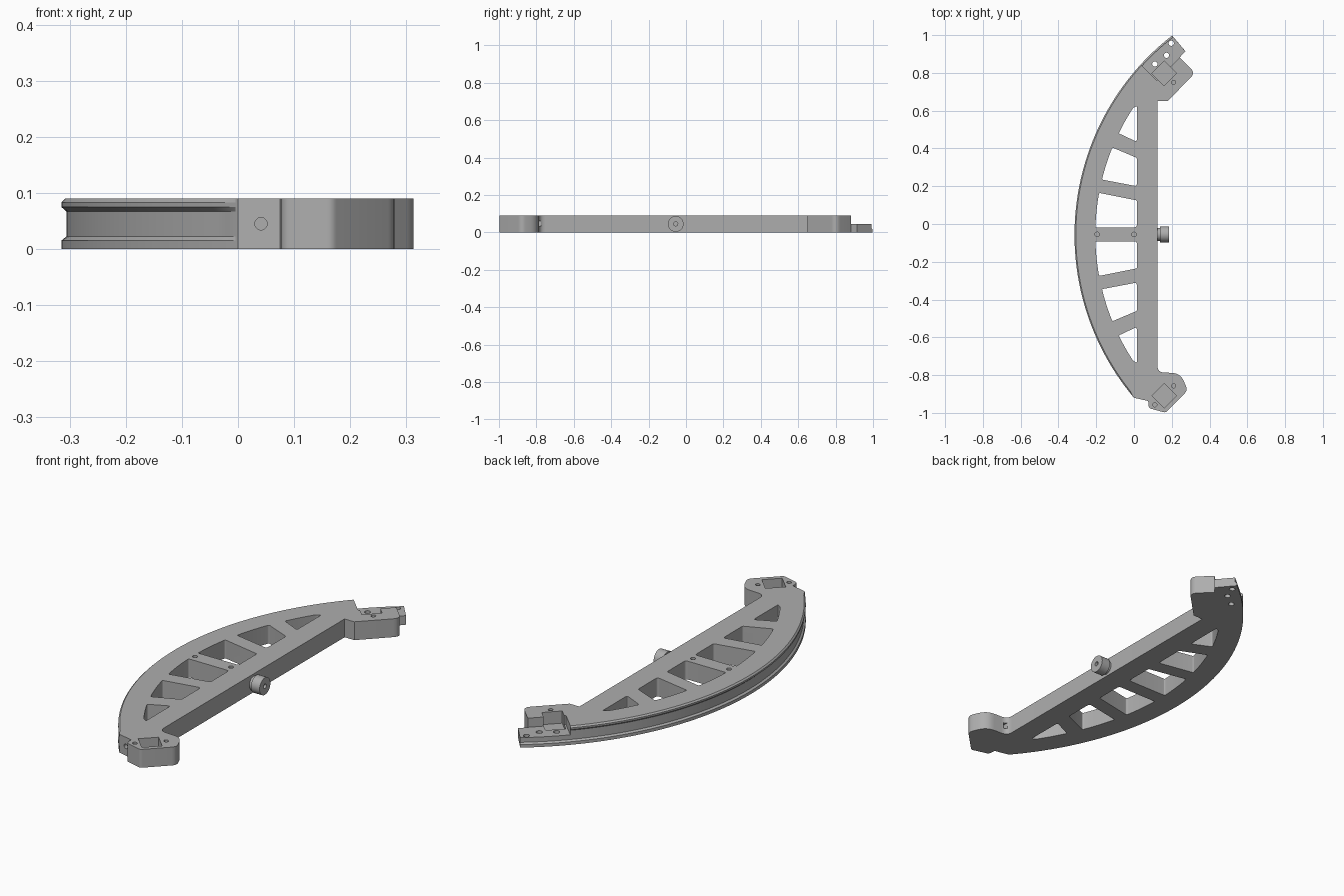
import bpy, bmesh, math
from mathutils import Vector, Matrix

if "Cube" in bpy.data.objects:
    bpy.data.objects.remove(bpy.data.objects["Cube"], do_unlink=True)

grey = bpy.data.materials.new("plain grey")
grey.use_nodes = True
COL = (0.42, 0.42, 0.42, 1)
grey.diffuse_color = COL
grey.node_tree.nodes["Principled BSDF"].inputs["Base Color"].default_value = COL

CENTRE = Vector((1.022, -0.058))
RADIUS = 1.337
MID = -0.055      # mirror line of the truss windows
H = 0.09


def arc_point(radius, y):
    return Vector((CENTRE.x - math.sqrt(radius ** 2 - (y - CENTRE.y) ** 2), y))


def arc(radius, y0, y1, n):
    return [arc_point(radius, y0 + (y1 - y0) * i / n) for i in range(n + 1)]


def rounded(corners, steps=6):
    """Turn (x, y, cut) corners into a path with curved corners."""
    out = []
    for i, (x, y, cut) in enumerate(corners):
        p = Vector((x, y))
        if not cut:
            out.append(p)
            continue
        a = p + (Vector(corners[i - 1][:2]) - p).normalized() * cut
        b = p + (Vector(corners[(i + 1) % len(corners)][:2]) - p).normalized() * cut
        for s in range(steps + 1):
            t = s / steps
            out.append(a * (1 - t) ** 2 + p * 2 * t * (1 - t) + b * t * t)
    return out


def loft(name, rings):
    """Solid from stacked (z, outline) rings."""
    bm = bmesh.new()
    loops = [[bm.verts.new((p[0], p[1], z)) for p in pts] for z, pts in rings]
    for lo, hi in zip(loops, loops[1:]):
        for i in range(len(lo)):
            j = (i + 1) % len(lo)
            bm.faces.new((lo[i], lo[j], hi[j], hi[i]))
    bm.faces.new(loops[0][::-1])
    bm.faces.new(loops[-1])
    return finish(name, bm)


def finish(name, bm):
    bmesh.ops.recalc_face_normals(bm, faces=bm.faces)
    mesh = bpy.data.meshes.new(name)
    bm.to_mesh(mesh)
    bm.free()
    mesh.materials.append(grey)
    ob = bpy.data.objects.new(name, mesh)
    bpy.context.collection.objects.link(ob)
    return ob


def prism(name, pts, z0, z1):
    return loft(name, [(z0, pts), (z1, pts)])


def cylinder(name, centre, r, length, axis="Z", r2=None):
    turn = {"Z": Matrix(), "X": Matrix.Rotation(math.pi / 2, 4, "Y"),
            "Y": Matrix.Rotation(math.pi / 2, 4, "X")}[axis]
    bm = bmesh.new()
    bmesh.ops.create_cone(bm, cap_ends=True, segments=32, radius1=r, radius2=r2 or r,
                          depth=length, matrix=Matrix.Translation(centre) @ turn)
    return finish(name, bm)


def activate(ob):
    bpy.ops.object.select_all(action="DESELECT")
    ob.select_set(True)
    bpy.context.view_layer.objects.active = ob


def cut(target, cutter):
    mod = target.modifiers.new("cut", "BOOLEAN")
    mod.operation = "DIFFERENCE"
    mod.solver = "EXACT"
    mod.object = cutter
    activate(target)
    bpy.ops.object.modifier_apply(modifier=mod.name)
    bpy.data.objects.remove(cutter, do_unlink=True)


# Frame outline: outer arc, lower foot, straight spine, upper block
feet = rounded([
    (0.0, -0.92, 0), (0.075, -0.937, 0), (0.078, -0.975, 0.015), (0.167, -0.999, 0.012),
    (0.285, -0.88, 0.025), (0.245, -0.79, 0.045), (0.124, -0.785, 0.035),
    (0.124, 0.65, 0), (0.177, 0.65, 0), (0.325, 0.80, 0.035), (0.242, 0.882, 0),
    (0.272, 0.915, 0)])


def outline(inset):
    rim = arc(RADIUS, 0.998, -0.915, 72)
    out = []
    for p in rim:
        d = (CENTRE - p).normalized()
        out.append(p + d * (inset if p.y > -0.89 else 0))
    return out + feet


# Grooved rim: (height, inset of the arc)
rim_profile = [(0, 0), (0.015, 0), (0.022, 0.009), (0.067, 0.009),
               (0.075, 0), (0.083, 0), (H, 0.007)]
frame = loft("frame", [(z, outline(d)) for z, d in rim_profile])

# Truss windows: (spine top, spine bottom, arc top, arc bottom), mirrored
INNER = RADIUS - 0.11
windows = [(0.625, 0.435, 0.615, 0.48), (0.35, 0.20, 0.405, 0.235), (0.125, -0.018, 0.165, -0.018)]
for top, low, arc_top, arc_low in windows:
    left = arc(INNER, arc_top, arc_low, 12)
    corners = [(0.015, top, 0.006), (left[0].x, left[0].y, 0.008)]
    corners += [(p.x, p.y, 0) for p in left[1:-1]]
    corners += [(left[-1].x, left[-1].y, 0.006), (0.015, low, 0.014)]
    shape = rounded(corners)
    for pts in (shape, [Vector((p.x, 2 * MID - p.y)) for p in shape]):
        cut(frame, prism("window_cutter", pts, -0.1, 0.2))

# Lowered ledge at the upper tip
cut(frame, prism("ledge_cutter", [(0.12, 0.76), (0.5, 1.14), (0.0, 1.3), (-0.2, 1.08)], 0.045, 0.2))

# Square pockets in both ends
for y in (0.797, -0.91):
    d = 0.065
    diamond = [(0.16 + d, y), (0.16, y + d), (0.16 - d, y), (0.16, y - d)]
    cut(frame, prism("pocket_cutter", diamond, 0.03, 0.2))

# Vertical holes: (x, y, radius, floor)
for x, y, r, floor in [
        (-0.195, MID, 0.012, 0.02), (0.0, MID, 0.012, 0.02),
        (0.11, 0.847, 0.014, -0.05), (0.172, 0.893, 0.014, -0.05), (0.197, 0.957, 0.014, -0.05),
        (0.21, 0.75, 0.011, 0.02), (0.21, -0.857, 0.011, 0.02), (0.11, -0.957, 0.011, 0.02)]:
    cut(frame, cylinder("hole_cutter", (x, y, (floor + 0.2) / 2), r, 0.2 - floor))

# Hole in the front face and slot in the lower inside corner
cut(frame, cylinder("front_hole_cutter", (0.041, -0.93, 0.045), 0.011, 0.14, "Y"))
slot = [(0.132, -0.81), (0.148, -0.81), (0.148, -0.74), (0.132, -0.74)]
cut(frame, prism("slot_cutter", slot, 0.03, 0.06))

# Knob on the spine, with a thinner neck
neck = cylinder("knob_neck", (0.131, MID, 0.045), 0.034, 0.02, "X")
knob = cylinder("knob", (0.1615, MID, 0.045), 0.042, 0.047, "X")
cut(knob, cylinder("knob_hole_cutter", (0.18, MID, 0.045), 0.011, 0.06, "X"))

for ob in (frame, neck, knob):
    activate(ob)
    bpy.ops.object.shade_smooth_by_angle(angle=math.radians(25))
